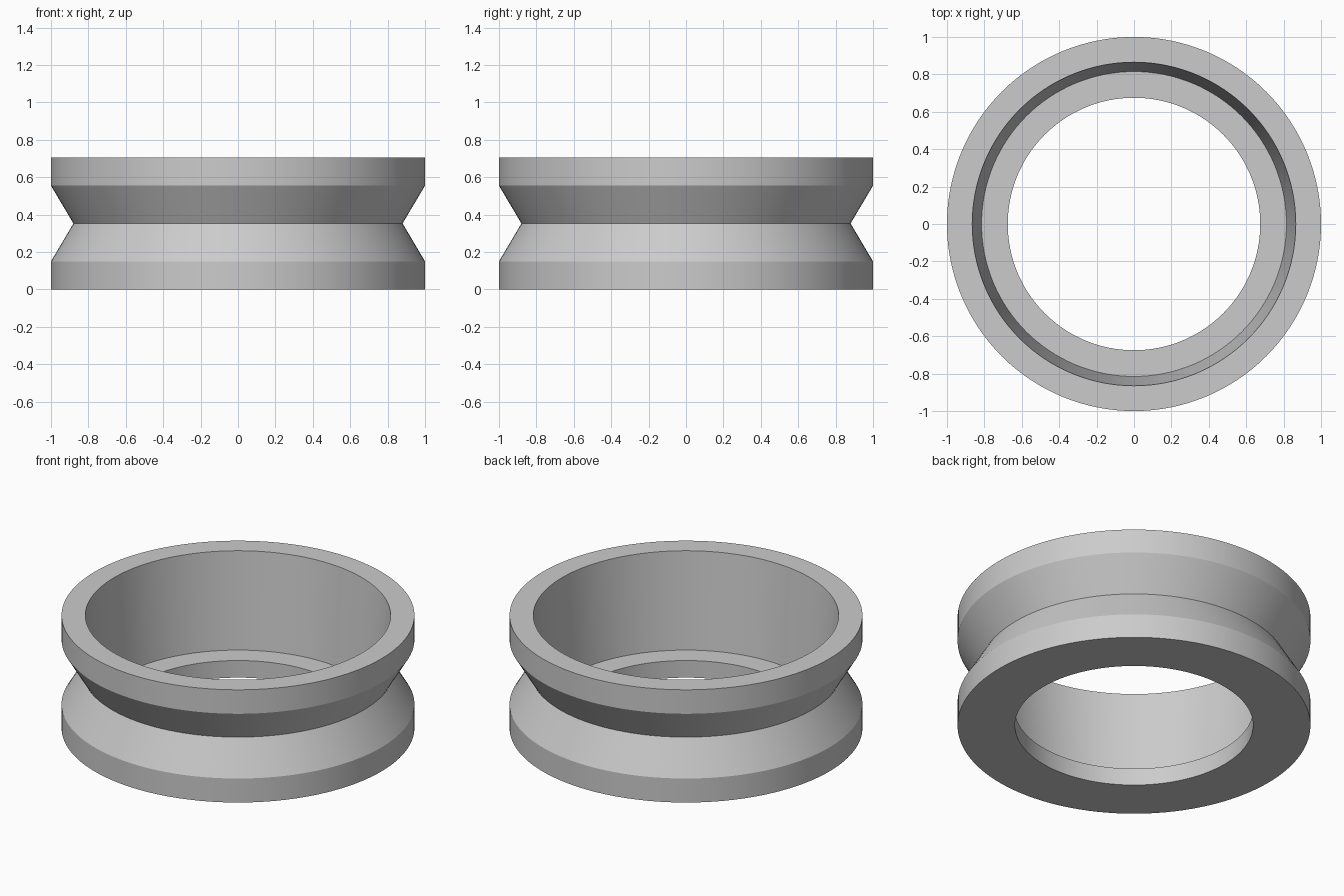
import bpy
import bmesh
import math

cube = bpy.data.objects.get("Cube")
if cube:
    bpy.data.objects.remove(cube, do_unlink=True)

SEGMENTS = 128

# Plain grey material
grey = bpy.data.materials.new("light_grey")
grey.use_nodes = True
colour = (0.6, 0.6, 0.6, 1)
grey.diffuse_color = colour
grey.node_tree.nodes["Principled BSDF"].inputs["Base Color"].default_value = colour

# Closed ring section as (radius, height): grooved outside, tapered bore, inner lip
profile = [
    (0.675, 0), (1, 0), (1, 0.15), (0.88, 0.353), (1, 0.555),
    (1, 0.705), (0.865, 0.705), (0.815, 0.107), (0.675, 0.107),
]


def lathe(name, section, material):
    """Spin a closed section around z into a solid ring."""
    bm = bmesh.new()
    rings = []
    for i in range(SEGMENTS):
        a = math.tau * i / SEGMENTS
        rings.append([bm.verts.new((r * math.cos(a), r * math.sin(a), z))
                      for r, z in section])
    n = len(section)
    for i, ring in enumerate(rings):
        after = rings[(i + 1) % SEGMENTS]
        for j in range(n):
            k = (j + 1) % n
            bm.faces.new((ring[j], after[j], after[k], ring[k]))
    bmesh.ops.recalc_face_normals(bm, faces=bm.faces)
    mesh = bpy.data.meshes.new(name)
    bm.to_mesh(mesh)
    bm.free()
    mesh.materials.append(material)
    obj = bpy.data.objects.new(name, mesh)
    bpy.context.collection.objects.link(obj)
    return obj


# Grooved ring
ring = lathe("grooved_ring", profile, grey)
bpy.ops.object.select_all(action="DESELECT")
ring.select_set(True)
bpy.context.view_layer.objects.active = ring
bpy.ops.object.shade_smooth_by_angle(angle=math.radians(25))
